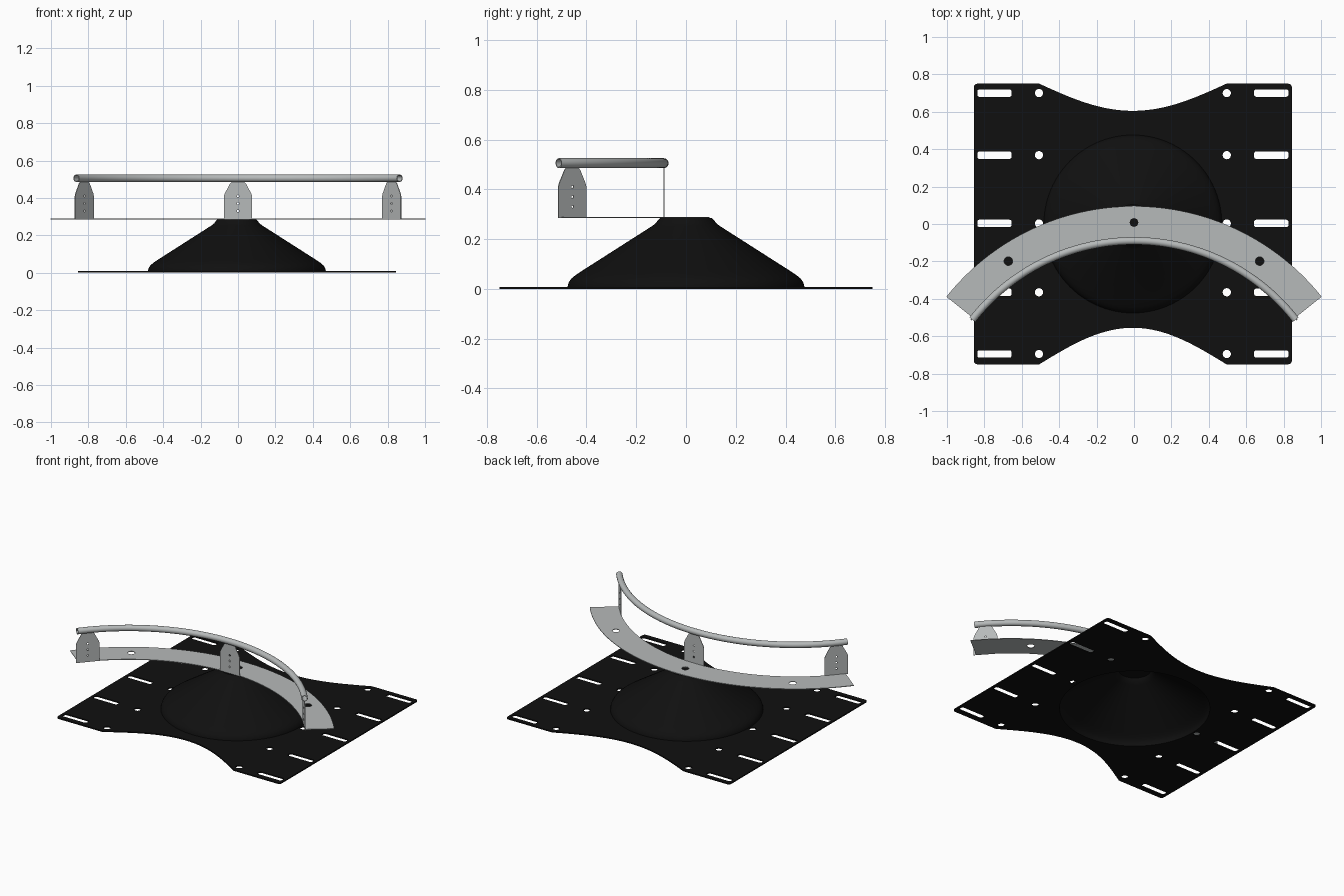
import bpy, bmesh, math
from math import sin, cos, pi, radians
from mathutils import Matrix

if "Cube" in bpy.data.objects:
    bpy.data.objects.remove(bpy.data.objects["Cube"])


def material(name, rgb):
    m = bpy.data.materials.new(name)
    m.diffuse_color = (*rgb, 1)
    m.use_nodes = True
    m.node_tree.nodes["Principled BSDF"].inputs["Base Color"].default_value = m.diffuse_color
    return m


BLACK = material("black paint", (0.005, 0.005, 0.005))
GREY = material("brushed grey", (0.47, 0.49, 0.49))
CY = -1.187            # centre of the big arc, on the y axis
PX = -0.006            # x centre of the base plate


def finish(ob, mat):
    ob.data.materials.clear()
    ob.data.materials.append(mat)
    bpy.ops.object.select_all(action='DESELECT')
    ob.select_set(True)
    bpy.context.view_layer.objects.active = ob
    bpy.ops.object.shade_smooth_by_angle(angle=radians(30))


def sheet(name, loops, thick, matrix, mat):
    """Flat sheet from an outline plus hole loops, centred on its mid plane."""
    cu = bpy.data.curves.new(name, 'CURVE')
    cu.dimensions = '2D'
    cu.fill_mode = 'BOTH'
    cu.extrude = thick / 2
    for pts in loops:
        sp = cu.splines.new('POLY')
        sp.points.add(len(pts) - 1)
        for p, (x, y) in zip(sp.points, pts):
            p.co = (x, y, 0, 1)
        sp.use_cyclic_u = True
    tmp = bpy.data.objects.new(name + "_curve", cu)
    bpy.context.collection.objects.link(tmp)
    bpy.context.view_layer.update()
    me = bpy.data.meshes.new_from_object(
        tmp.evaluated_get(bpy.context.evaluated_depsgraph_get()))
    bpy.data.objects.remove(tmp)
    bm = bmesh.new()
    bm.from_mesh(me)
    bmesh.ops.remove_doubles(bm, verts=bm.verts, dist=1e-5)
    bmesh.ops.recalc_face_normals(bm, faces=bm.faces)
    bm.to_mesh(me)
    bm.free()
    ob = bpy.data.objects.new(name, me)
    bpy.context.collection.objects.link(ob)
    ob.matrix_world = matrix
    finish(ob, mat)


def circle(x, y, r, n=24):
    return [(x + r * cos(2 * pi * i / n), y + r * sin(2 * pi * i / n)) for i in range(n)]


def rounded(x, y, hx, hy, r, n=4):
    pts = []
    for k, (sx, sy) in enumerate([(1, 1), (-1, 1), (-1, -1), (1, -1)]):
        for i in range(n + 1):
            a = pi / 2 * (k + i / n)
            pts.append((x + sx * (hx - r) + r * cos(a), y + sy * (hy - r) + r * sin(a)))
    return pts


def polar(r, a):
    return (r * sin(a), CY + r * cos(a))


# base plate: rounded rectangle with a curved bite out of front and back
def bite(y0, depth, sgn):
    return [(PX + sgn * x / 40, y0 + depth * cos(pi * x / 40)) for x in range(-20, 21)]


box = rounded(PX, 0, 0.85, 0.75, 0.018)
outline = box[:5] + bite(0.75, -0.145, -1) + box[5:15] + bite(-0.75, 0.195, 1) + box[15:]
loops = [outline, circle(PX, 0, 0.474, 96)]
for y in (0.70, 0.368, 0.003, -0.365, -0.695):
    for s in (-1, 1):
        loops.append(circle(PX + s * 0.502, y, 0.022))
        loops.append(rounded(PX + s * 0.74, y, 0.092, 0.02, 0.012))
sheet("base_plate", loops, 0.008, Matrix.Translation((0, 0, 0.004)), BLACK)


def lathe(name, profile, matrix, mat, angle=2 * pi, steps=96, closed=True):
    """Spin a closed (x, z) profile round the local z axis."""
    bm = bmesh.new()
    vs = [bm.verts.new((x, 0, z)) for x, z in profile]
    es = [bm.edges.new((vs[i], vs[i + 1])) for i in range(len(vs) - 1)]
    if closed:
        es.append(bm.edges.new((vs[-1], vs[0])))
    bmesh.ops.spin(bm, geom=vs + es, cent=(0, 0, 0), axis=(0, 0, 1), angle=angle, steps=steps)
    bmesh.ops.remove_doubles(bm, verts=bm.verts, dist=1e-5)
    bmesh.ops.recalc_face_normals(bm, faces=bm.faces)
    me = bpy.data.meshes.new(name)
    bm.to_mesh(me)
    bm.free()
    ob = bpy.data.objects.new(name, me)
    bpy.context.collection.objects.link(ob)
    ob.matrix_world = matrix
    finish(ob, mat)


# hollow pressed cone rising from the plate
outer = [(0.476, 0.008), (0.472, 0.025), (0.462, 0.04), (0.445, 0.054), (0.42, 0.071),
         (0.135, 0.253), (0.12, 0.265), (0.112, 0.277), (0.104, 0.285), (0, 0.285)]
inner = [(0, 0.277), (0.1, 0.277), (0.106, 0.268), (0.114, 0.257), (0.13, 0.245),
         (0.415, 0.064), (0.438, 0.048), (0.454, 0.034), (0.464, 0.02), (0.468, 0.0), (0.476, 0.0)]
lathe("cone_pedestal", outer + inner, Matrix.Translation((PX, 0, 0)), BLACK)

# curved shelf plate with three bolt holes
A = radians(51.5)
N = 64
angles = [A * (2 * i / N - 1) for i in range(N + 1)]
shelf = [polar(1.282, a) for a in angles] + [polar(1.1, a) for a in reversed(angles)]
holes = [circle(*polar(1.195, radians(d)), 0.023) for d in (-34.2, 0, 34.2)]
sheet("curved_shelf", [shelf] + holes, 0.004, Matrix.Translation((0, 0, 0.287)), GREY)

# three upright brackets with small holes, standing on the inner edge of the shelf
bracket = [(-0.075, 0), (0.075, 0), (0.075, 0.125), (0.07, 0.14), (0.042, 0.192), (0.03, 0.205),
           (-0.03, 0.205), (-0.042, 0.192), (-0.07, 0.14), (-0.075, 0.125)]
pins = [circle(0, z, 0.006, 12) for z in (0.045, 0.085, 0.125)]
for side, d in (("left", -48.4), ("middle", 0), ("right", 48.4)):
    x, y = polar(1.099, radians(d))
    m = (Matrix.Translation((x, y, 0.285)) @ Matrix.Rotation(-radians(d), 4, 'Z')
         @ Matrix.Rotation(pi / 2, 4, 'X'))
    sheet(side + "_bracket", [bracket] + pins, 0.004, m, GREY)

# hollow rail tube: two concentric skins joined by end rings
def ring(r):
    return [(1.097 + r * cos(2 * pi * i / 24), r * sin(2 * pi * i / 24)) for i in range(24)]


bm = bmesh.new()
for r in (0.02, 0.016):
    pts = ring(r)
    rows = [[bm.verts.new((x * sin(a), x * cos(a), z)) for x, z in pts]
            for a in [radians(52) * (2 * i / N - 1) for i in range(N + 1)]]
    for p, q in zip(rows, rows[1:]):
        for i in range(24):
            j = (i + 1) % 24
            bm.faces.new((p[i], p[j], q[j], q[i]))
    if r == 0.02:
        ends = (rows[0], rows[-1])
    else:
        for o, n in zip(ends, (rows[0], rows[-1])):
            for i in range(24):
                j = (i + 1) % 24
                bm.faces.new((o[i], o[j], n[j], n[i]))
bmesh.ops.recalc_face_normals(bm, faces=bm.faces)
me = bpy.data.meshes.new("curved_rail")
bm.to_mesh(me)
bm.free()
rail = bpy.data.objects.new("curved_rail", me)
bpy.context.collection.objects.link(rail)
rail.location = (0, CY, 0.505)
finish(rail, GREY)
